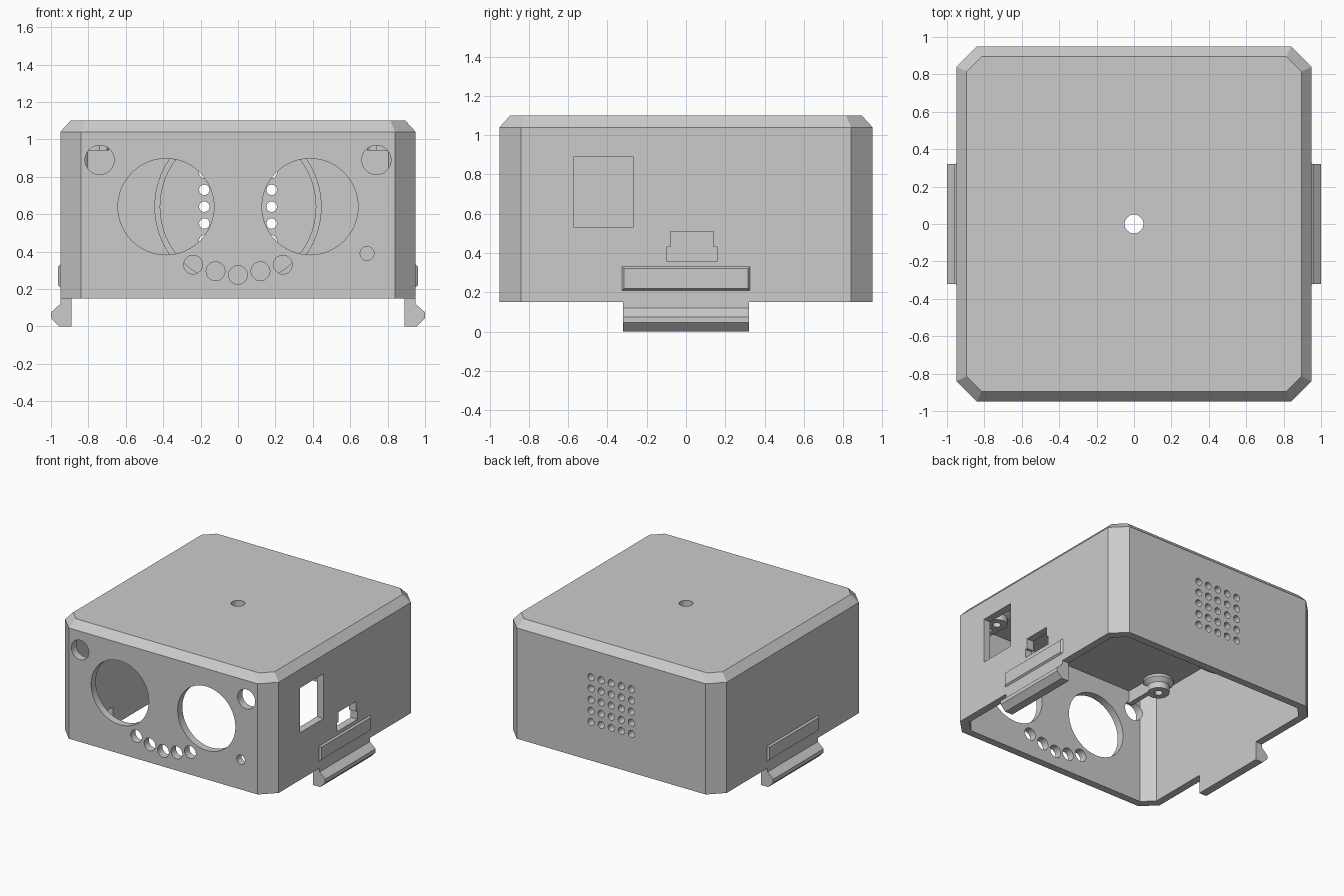
import bpy, bmesh, math

cube = bpy.data.objects.get("Cube")
if cube:
    bpy.data.objects.remove(cube, do_unlink=True)

grey = bpy.data.materials.new("plain_grey")
grey.use_nodes = True
colour = (0.6, 0.6, 0.6, 1)
grey.diffuse_color = colour
grey.node_tree.nodes["Principled BSDF"].inputs["Base Color"].default_value = colour


def place(pts, axis, t):
    """Lift a 2D outline into space at distance t along an axis."""
    lift = {"x": lambda a, b: (t, a, b),
            "y": lambda a, b: (a, t, b),
            "z": lambda a, b: (a, b, t)}[axis]
    return [lift(a, b) for a, b in pts]


def circle(a, b, r, n=48):
    return [(a + r * math.cos(math.tau * i / n), b + r * math.sin(math.tau * i / n))
            for i in range(n)]


def rect(a0, a1, b0, b1):
    return [(a0, b0), (a1, b0), (a1, b1), (a0, b1)]


def octagon(h, c):
    k = h - c
    return [(h, -k), (h, k), (k, h), (-k, h), (-h, k), (-h, -k), (-k, -h), (k, -h)]


def add_loft(bm, rings, closed=False):
    """Skin a row of rings, capping the ends unless the row is closed."""
    loops = [[bm.verts.new(p) for p in ring] for ring in rings]
    pairs = list(zip(loops, loops[1:]))
    if closed:
        pairs.append((loops[-1], loops[0]))
    else:
        bm.faces.new(loops[0])
        bm.faces.new(loops[-1])
    for low, high in pairs:
        n = len(low)
        for i in range(n):
            j = (i + 1) % n
            bm.faces.new((low[i], low[j], high[j], high[i]))


def add_prism(bm, pts, axis, lo, hi):
    add_loft(bm, [place(pts, axis, lo), place(pts, axis, hi)])


def finish(bm, name):
    bmesh.ops.recalc_face_normals(bm, faces=bm.faces)
    mesh = bpy.data.meshes.new(name)
    bm.to_mesh(mesh)
    bm.free()
    mesh.materials.append(grey)
    ob = bpy.data.objects.new(name, mesh)
    bpy.context.collection.objects.link(ob)
    return ob


def smooth(ob):
    bpy.ops.object.select_all(action="DESELECT")
    ob.select_set(True)
    bpy.context.view_layer.objects.active = ob
    bpy.ops.object.shade_smooth_by_angle(angle=math.radians(25))


# Hollow case, open underneath, with chamfered corners and top edge
bm = bmesh.new()
shell = [(0.895, 0.08, 1.10), (0.95, 0.11, 1.04), (0.95, 0.11, 0.15),
         (0.89, 0.085, 0.15), (0.89, 0.085, 1.04)]
add_loft(bm, [place(octagon(h, c), "z", z) for h, c, z in shell])
case = finish(bm, "case")

# Cutter for every opening
bm = bmesh.new()
front = [(s * 0.385, 0.64, 0.257) for s in (-1, 1)]           # large round openings
front += [(s * 0.74, 0.89, 0.078) for s in (-1, 1)]           # upper corner holes
front += [(0.69, 0.39, 0.037)]                                # small side hole
front += [(0.12 * i, z, 0.05) for i, z in
          zip(range(-2, 3), (0.33, 0.295, 0.275, 0.295, 0.33))]
for x, z, r in front:
    add_prism(bm, circle(x, z, r), "y", -1.0, -0.85)
for i in range(-2, 3):                                        # rear speaker grille
    for j in range(-2, 3):
        add_prism(bm, circle(0.09 * i, 0.64 + 0.09 * j, 0.028, 24), "y", 0.85, 1.0)
add_prism(bm, circle(0, 0, 0.05), "z", 1.0, 1.2)              # top hole
add_prism(bm, rect(-0.57, -0.27, 0.53, 0.89), "x", 0.85, 1.0)  # side window
port = [(-0.1, 0.36), (0.16, 0.36), (0.16, 0.43), (0.14, 0.43),
        (0.14, 0.51), (-0.08, 0.51), (-0.08, 0.43), (-0.1, 0.43)]
add_prism(bm, port, "x", 0.85, 1.0)
cutter = finish(bm, "opening_cutter")
cutter.hide_render = True

mod = case.modifiers.new("openings", "BOOLEAN")
mod.operation = "DIFFERENCE"
mod.solver = "EXACT"
mod.object = cutter
bpy.context.view_layer.objects.active = case
bpy.ops.object.modifier_apply(modifier=mod.name)
bpy.data.objects.remove(cutter, do_unlink=True)
smooth(case)

# Speaker ring on the inside of the back wall
bm = bmesh.new()
add_loft(bm, [place(circle(0, 0.64, r, 96), "y", y) for r, y in
              ((0.447, 0.9), (0.447, 0.82), (0.416, 0.82), (0.416, 0.9))], closed=True)
smooth(finish(bm, "speaker_ring"))

# Side parts, mirrored left and right
hook = [(0.89, 0.16), (0.95, 0.16), (0.95, 0.12), (1.0, 0.075),
        (1.0, 0.045), (0.955, 0), (0.89, 0)]
for side, s in (("left", 1), ("right", -1)):
    # Snap clip under the wall
    bm = bmesh.new()
    add_prism(bm, [(s * x, z) for x, z in hook], "y", -0.32, 0.32)
    finish(bm, side + "_clip")

    # Raised grip bar with sloping edges
    bm = bmesh.new()
    add_loft(bm, [place(rect(d - 0.325, 0.325 - d, 0.21 + d, 0.33 - d), "x", s * x)
                  for d, x in ((0, 0.94), (0, 0.95), (0.01, 0.963))])
    finish(bm, side + "_grip_bar")

    # Screw post hanging from the ceiling, with a drilled end
    bm = bmesh.new()
    post = [(0.11, 1.05), (0.11, 1.02), (0.08, 0.99), (0.08, 0.94), (0.03, 0.94), (0.03, 1.0)]
    add_loft(bm, [place(circle(s * 0.77, -0.64, r, 32), "z", z) for r, z in post])
    smooth(finish(bm, side + "_screw_post"))

    # Rib joining the post to the front wall
    bm = bmesh.new()
    add_prism(bm, rect(*sorted((s * 0.7, s * 0.74)), 0.94, 1.05), "y", -0.9, -0.66)
    finish(bm, side + "_post_rib")
